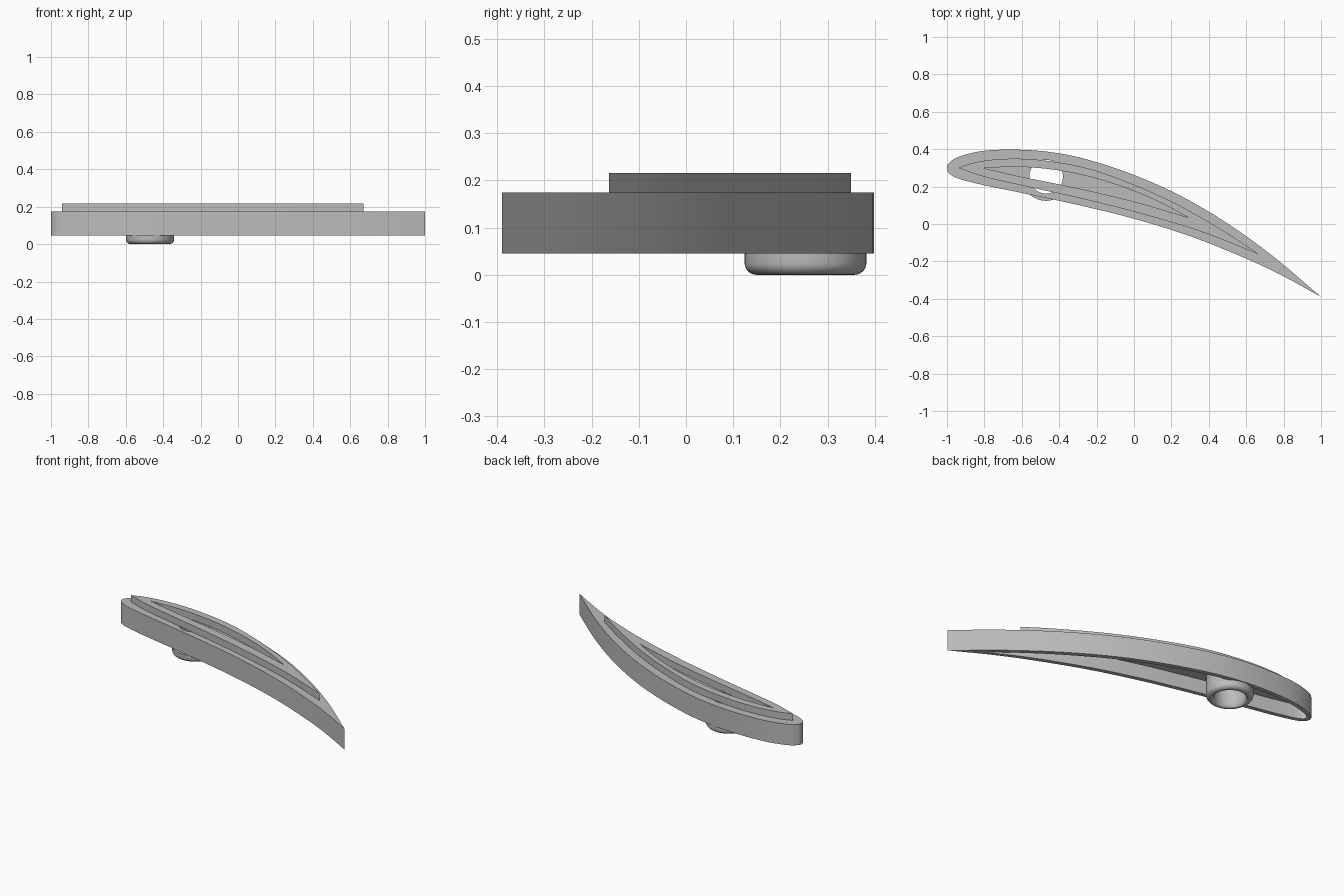
import bpy, bmesh, math
from mathutils import Vector

if "Cube" in bpy.data.objects:
    bpy.data.objects.remove(bpy.data.objects["Cube"])

grey = bpy.data.materials.new("light grey")
grey.diffuse_color = (0.5, 0.5, 0.5, 1)
grey.use_nodes = True
grey.node_tree.nodes["Principled BSDF"].inputs["Base Color"].default_value = grey.diffuse_color

Z_BOTTOM, Z_CEILING, Z_PLATE, Z_TOP = 0.045, 0.13, 0.174, 0.216
BOSS = Vector((-0.47, 0.253, 0))
BOSS_R, HOLE_R = 0.129, 0.09


def spline(pts, steps=6):
    """Smooth open curve through the points, without its last point."""
    p = [Vector(q) for q in pts]
    p = [2 * p[0] - p[1]] + p + [2 * p[-1] - p[-2]]
    out = []
    for a, b, c, d in zip(p, p[1:], p[2:], p[3:]):
        for i in range(steps):
            t = i / steps
            out.append(0.5 * (2 * b + (c - a) * t + (2 * a - 5 * b + 4 * c - d) * t * t
                              + (3 * b - a - 3 * c + d) * t ** 3))
    return out


def finish(name, bm):
    bmesh.ops.recalc_face_normals(bm, faces=bm.faces)
    mesh = bpy.data.meshes.new(name)
    bm.to_mesh(mesh)
    bm.free()
    mesh.materials.append(grey)
    ob = bpy.data.objects.new(name, mesh)
    bpy.context.collection.objects.link(ob)
    return ob


def prism(name, outline, z0, z1):
    bm = bmesh.new()
    face = bm.faces.new([bm.verts.new((p[0], p[1], z0)) for p in outline])
    ext = bmesh.ops.extrude_face_region(bm, geom=[face])["geom"]
    bmesh.ops.translate(bm, vec=(0, 0, z1 - z0),
                        verts=[v for v in ext if isinstance(v, bmesh.types.BMVert)])
    return finish(name, bm)


def circle(r, n=64):
    return [(BOSS.x + r * math.cos(2 * math.pi * i / n),
             BOSS.y + r * math.sin(2 * math.pi * i / n)) for i in range(n)]


def cut(target, cutter):
    mod = target.modifiers.new("cut", "BOOLEAN")
    mod.operation, mod.solver, mod.object = "DIFFERENCE", "EXACT", cutter
    bpy.context.view_layer.objects.active = target
    bpy.ops.object.modifier_apply(modifier=mod.name)
    bpy.data.objects.remove(cutter)


def smooth(ob, angle=30):
    bpy.ops.object.select_all(action="DESELECT")
    ob.select_set(True)
    bpy.context.view_layer.objects.active = ob
    bpy.ops.object.shade_smooth_by_angle(angle=math.radians(angle))


# Blade outlines, round nose and sharp tail
body_line = spline([(1, -.39), (.75, -.178), (.5, .003), (.25, .15), (0, .262), (-.25, .345),
                    (-.45, .385), (-.65, .398), (-.82, .389), (-.94, .358), (-.99, .325),
                    (-1, .298), (-.985, .268), (-.93, .24), (-.8, .207), (-.6, .166),
                    (-.3, .102), (0, .028), (.3, -.065), (.6, -.185), (.8, -.28), (1, -.39)])
cavity_line = spline([(.84, -.277), (.7, -.17), (.5, -.03), (.25, .119), (0, .233), (-.25, .317),
                      (-.45, .359), (-.65, .373), (-.81, .365), (-.92, .338), (-.965, .315),
                      (-.974, .298), (-.96, .281), (-.92, .263), (-.8, .233), (-.6, .192),
                      (-.3, .128), (0, .055), (.3, -.038), (.6, -.158), (.84, -.277)])
# Ridge outlines, sharp at both ends
ridge_line = (spline([(.67, -.163), (.5, -.05), (.25, .095), (0, .21), (-.25, .298),
                      (-.5, .342), (-.7, .348), (-.85, .329), (-.94, .3)])
              + spline([(-.94, .3), (-.8, .252), (-.6, .206), (-.3, .14), (0, .066),
                        (.35, -.038), (.67, -.163)]))
pocket_line = (spline([(.29, .035), (.15, .11), (0, .176), (-.2, .243), (-.4, .286),
                       (-.6, .305), (-.81, .3)])
               + spline([(-.81, .3), (-.6, .252), (-.3, .191), (0, .12), (.29, .035)]))

# Blade body: hollow underneath, solid around the boss, with a round through hole
body = prism("blade_body", body_line, Z_BOTTOM, Z_PLATE)
cavity = prism("cavity_cutter", cavity_line, Z_BOTTOM - 0.1, Z_CEILING)
cut(cavity, prism("boss_keep", circle(BOSS_R), -0.2, 0.3))
cut(body, cavity)
cut(body, prism("hole_cutter", circle(HOLE_R), -0.2, 0.3))
smooth(body)

# Raised ridge on the top plate
ridge = prism("top_ridge", ridge_line, Z_PLATE, Z_TOP)
cut(ridge, prism("pocket_cutter", pocket_line, 0.1, 0.3))
smooth(ridge)

# Boss collar below the body, with a rounded lower rim
bm = bmesh.new()
fillet = 0.025
profile = [(HOLE_R, Z_BOTTOM), (HOLE_R, 0.008), (HOLE_R + 0.008, 0)]
for i in range(7):
    a = math.pi / 2 * i / 6
    profile.append((BOSS_R - fillet + fillet * math.sin(a), fillet - fillet * math.cos(a)))
profile.append((BOSS_R, Z_BOTTOM))
verts = [bm.verts.new((BOSS.x + r, BOSS.y, z)) for r, z in profile]
edges = [bm.edges.new((a, b)) for a, b in zip(verts, verts[1:] + verts[:1])]
bmesh.ops.spin(bm, geom=verts + edges, cent=BOSS, axis=(0, 0, 1),
               angle=2 * math.pi, steps=64, use_merge=True)
bmesh.ops.remove_doubles(bm, verts=bm.verts, dist=1e-5)
smooth(finish("boss_collar", bm), 50)
